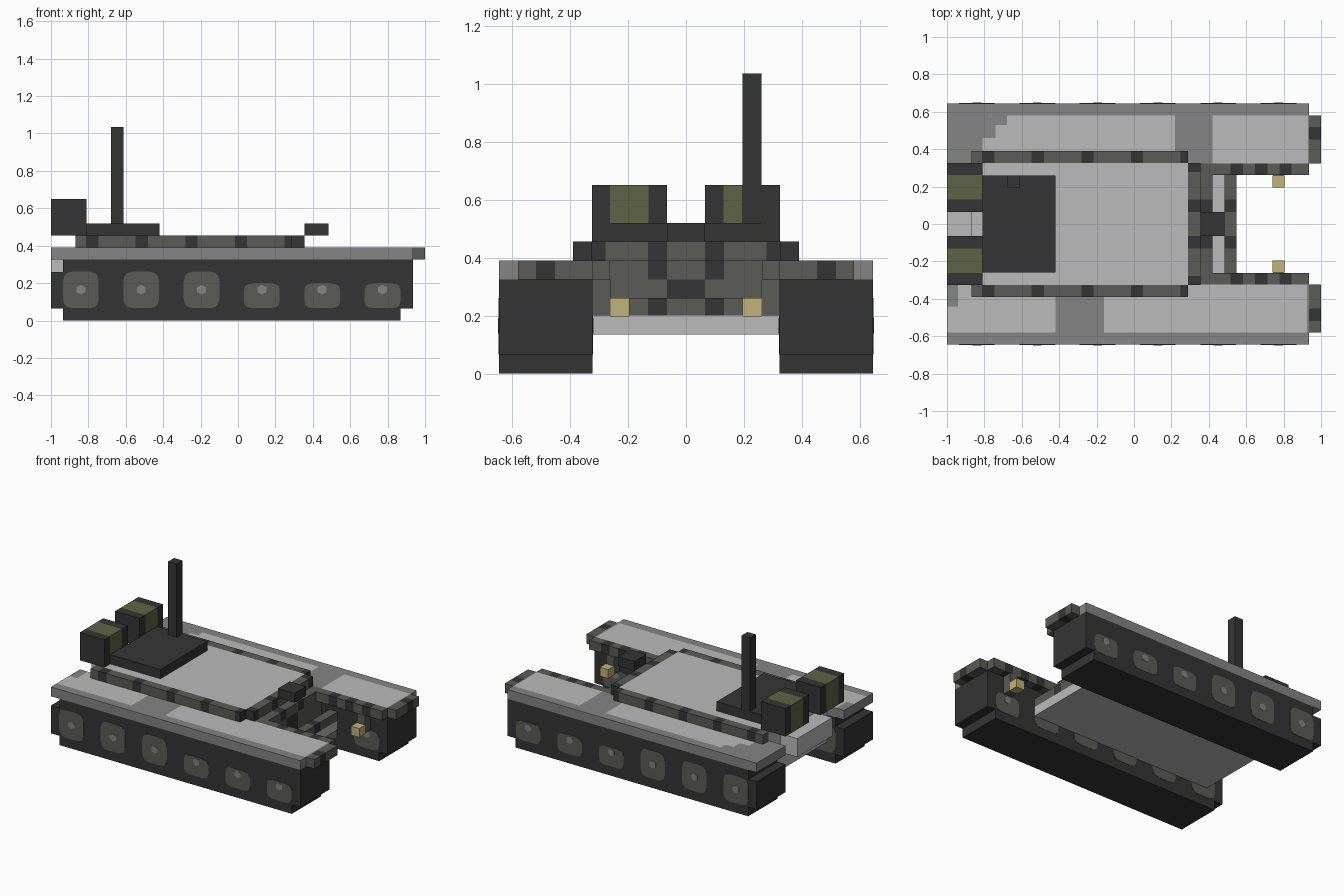
import bpy, bmesh, math
from mathutils import Vector

cube = bpy.data.objects.get("Cube")
if cube:
    bpy.data.objects.remove(cube, do_unlink=True)


def material(name, hex_code):
    srgb = [int(hex_code[i:i + 2], 16) / 255 for i in (0, 2, 4)]
    col = [c / 12.92 if c <= 0.04045 else ((c + 0.055) / 1.055) ** 2.4 for c in srgb] + [1]
    m = bpy.data.materials.new(name)
    m.use_nodes = True
    m.diffuse_color = col
    bsdf = m.node_tree.nodes["Principled BSDF"]
    bsdf.inputs["Base Color"].default_value = col
    bsdf.inputs["Roughness"].default_value = 0.9
    return m


DARK = material("dark steel", "353535")
STEEL = material("grey steel", "5B5B57")
MID = material("mid grey", "858585")
LIGHT = material("light grey", "BBBBBB")
GREEN = material("olive green", "5F6446")
TAN = material("lamp tan", "C2B27A")


def finish(name, bm, mats):
    me = bpy.data.meshes.new(name)
    bm.to_mesh(me)
    bm.free()
    for m in mats:
        me.materials.append(m)
    ob = bpy.data.objects.new(name, me)
    bpy.context.collection.objects.link(ob)
    return ob


def box(name, x, y, z, mats, cuts=((), (), ()), rule=None):
    """Box from three ranges, sliced at the cuts and coloured per face by the rule."""
    bm = bmesh.new()
    bmesh.ops.create_cube(bm, size=1)
    for v in bm.verts:
        v.co = Vector([(r[0] + r[1]) / 2 + c * (r[1] - r[0]) for c, r in zip(v.co, (x, y, z))])
    for axis, values in enumerate(cuts):
        n = Vector((0, 0, 0))
        n[axis] = 1
        for value in values:
            bmesh.ops.bisect_plane(bm, geom=bm.verts[:] + bm.edges[:] + bm.faces[:],
                                   plane_co=n * value, plane_no=n)
    bm.normal_update()
    if rule:
        for f in bm.faces:
            f.material_index = rule(f.calc_center_median(), f.normal)
    return finish(name, bm, mats)


def banded(name, x, y, z, axis, centres, half=0.033):
    """Grey bar with dark bands at the given centres along one axis."""
    rng = (x, y, z)[axis]
    cuts = [(), (), ()]
    cuts[axis] = [c + s * half for c in centres for s in (-1, 1)
                  if rng[0] < c + s * half < rng[1]]
    return box(name, x, y, z, [STEEL, DARK], cuts,
               lambda c, n: int(any(abs(c[axis] - k) < half - 0.0005 for k in centres)))


def plate(name, cx, cz, y, out, w, h, n, power, mat, thick):
    """Thin superellipse plate standing on a side wall; out is the wall's facing."""
    bm = bmesh.new()
    ring = []
    for i in range(n):
        a = 2 * math.pi * (i + 0.5) / n
        c, s = math.cos(a), math.sin(a)
        ring.append(bm.verts.new((cx + w / 2 * math.copysign(abs(c) ** power, c), y,
                                  cz + h / 2 * math.copysign(abs(s) ** power, s))))
    f = bm.faces.new(ring)
    ext = bmesh.ops.extrude_face_region(bm, geom=[f])
    bmesh.ops.translate(bm, vec=(0, out * thick, 0),
                        verts=[v for v in ext["geom"] if isinstance(v, bmesh.types.BMVert)])
    bmesh.ops.recalc_face_normals(bm, faces=bm.faces[:])
    return finish(name, bm, [mat])


def span(side, a, b):
    return tuple(sorted((side * a, side * b)))


# Painted areas on the fender tops
def left_paint(c, n):
    if n.z < 0.5 or c.y > 0.58:
        return 0
    if 0.42 < c.x < 0.93:
        return 1
    start = -0.81 if c.y < 0.46 else -0.74 if c.y < 0.53 else -0.68
    return int(start < c.x < 0.22)


def right_paint(c, n):
    if n.z < 0.5 or c.y < -0.58:
        return 0
    if c.x < -0.42:
        return int(not (c.x < -0.94 and c.y > -0.44))
    return int(-0.16 < c.x < 0.925)


PAINT = {1: ((-0.81, -0.74, -0.68, 0.22, 0.42, 0.93), (0.46, 0.53, 0.58), left_paint),
         -1: ((-0.94, -0.42, -0.16, 0.925), (-0.58, -0.44), right_paint)}
BANDS_X = [0.016 + 0.265 * k for k in range(-3, 5)]

for side, word in ((1, "left"), (-1, "right")):
    # Track unit with stepped ends
    y = span(side, 0.323, 0.645)
    box(f"{word}_track_base", (-0.935, 0.87), y, (0, 0.065), [DARK])
    box(f"{word}_track_body", (-1, 0.935), y, (0.065, 0.26), [DARK])
    box(f"{word}_track_top", (-0.935, 0.935), y, (0.26, 0.325), [DARK])
    # Fender with painted top
    xs, ys, rule = PAINT[side]
    box(f"{word}_fender", (-1, 0.935), y, (0.325, 0.39), [MID, LIGHT], (xs, ys, ()), rule)
    banded(f"{word}_fender_tip", (0.935, 1), span(side, 0.323, 0.58), (0.325, 0.39), 1,
           [side * 0.485])
    banded(f"{word}_fender_inner_rail", (0.42, 0.935), span(side, 0.262, 0.323),
           (0.325, 0.39), 0, [0.55, 0.68, 0.81])
    # Road wheels and hubs on both walls of the track
    for i in range(6):
        cx = -0.84 + 0.3225 * i
        top = 0.262 if i < 3 else 0.2
        for wall, out, tag in ((0.645, side, "outer"), (0.323, -side, "inner")):
            plate(f"{word}_{tag}_wheel_{i + 1}", cx, (0.065 + top) / 2, side * wall, out,
                  0.192, top - 0.065, 16, 0.45, STEEL, 0.002)
            plate(f"{word}_{tag}_hub_{i + 1}", cx, 0.165, side * wall, out,
                  0.055, 0.052, 6, 1, MID, 0.004)
    # Headlamp on a bracket
    box(f"{word}_lamp_bracket", (0.742, 0.803), span(side, 0.26, 0.323), (0.2, 0.325), [STEEL])
    box(f"{word}_lamp", (0.74, 0.805), span(side, 0.195, 0.26), (0.197, 0.26), [TAN])
    # Deck side rail
    banded(f"{word}_deck_rail", (-0.87, 0.29), span(side, 0.327, 0.39), (0.39, 0.455), 0, BANDS_X)
    # Stowage box with a coloured centre band
    box(f"{word}_stowage_box", (-1, -0.81), span(side, 0.065, 0.325), (0.455, 0.65),
        [DARK, GREEN], ((), (side * 0.13, side * 0.262), ()),
        lambda c, n: int(0.131 < abs(c.y) < 0.261 and abs(n.y) < 0.5))

# Hull
box("hull_floor", (-0.87, 0.548), (-0.323, 0.323), (0.135, 0.2), [LIGHT])
box("hull_body", (-0.87, 0.355), (-0.323, 0.323), (0.2, 0.39), [LIGHT])
box("hull_rear", (-1, -0.87), (-0.194, 0.194), (0.26, 0.39), [LIGHT])
box("upper_deck", (-0.87, 0.29), (-0.327, 0.327), (0.39, 0.455), [LIGHT])

# Stepped nose armour
banded("deck_front_rail", (0.29, 0.355), (-0.327, 0.327), (0.39, 0.455), 1,
       [-0.31, -0.098, 0.098, 0.31])
banded("nose_upper_bar", (0.355, 0.42), (-0.323, 0.323), (0.325, 0.39), 1, [-0.098, 0.098])
banded("nose_wall", (0.355, 0.42), (-0.323, 0.323), (0.2, 0.325), 1, [0], 0.065)
banded("nose_lower_bar", (0.484, 0.548), (-0.323, 0.323), (0.2, 0.26), 1, [-0.098, 0.098])
box("front_sight_box", (0.355, 0.484), (-0.065, 0.065), (0.455, 0.52), [DARK])

# Engine plate and mast
box("engine_plate", (-0.81, -0.42), (-0.26, 0.26), (0.455, 0.52), [DARK])
box("mast", (-0.678, -0.613), (0.195, 0.26), (0.52, 1.035), [DARK])
